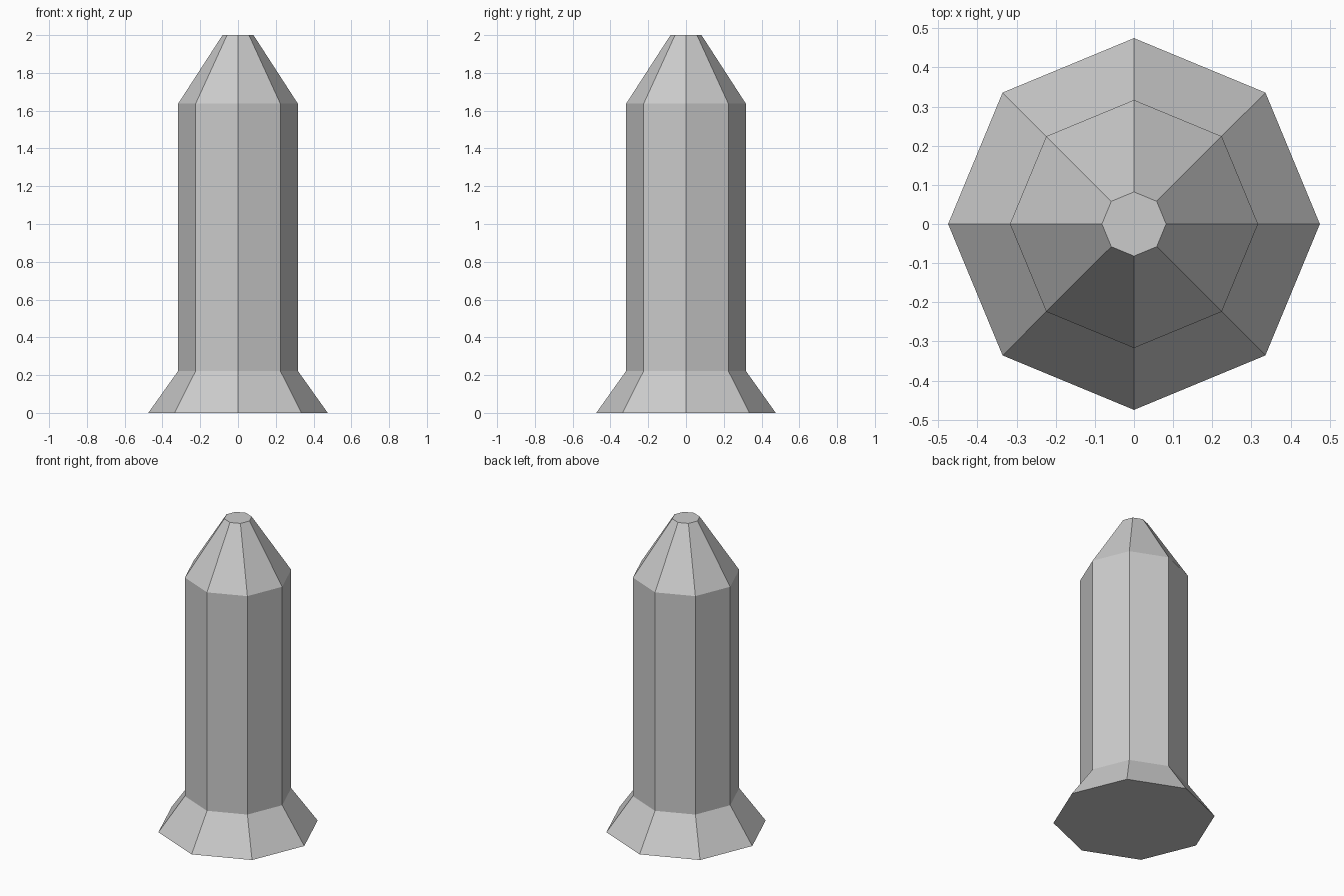
import bpy, bmesh
from math import cos, sin, tau

if "Cube" in bpy.data.objects:
    bpy.data.objects.remove(bpy.data.objects["Cube"])

SIDES = 8
# (radius, height) from the flared foot up to the blunt tip
PROFILE = [(0.475, 0.0), (0.317, 0.222), (0.317, 1.637), (0.082, 2.0)]


def lathe(name, profile, sides):
    """Turn a profile around z into a closed, flat-sided solid."""
    bm = bmesh.new()
    rings = [[bm.verts.new((r * cos(tau * i / sides), r * sin(tau * i / sides), z))
              for i in range(sides)] for r, z in profile]
    for low, high in zip(rings, rings[1:]):
        for i in range(sides):
            j = (i + 1) % sides
            bm.faces.new((low[i], low[j], high[j], high[i]))
    # Flat end caps
    bm.faces.new(rings[0][::-1])
    bm.faces.new(rings[-1])
    mesh = bpy.data.meshes.new(name)
    bm.to_mesh(mesh)
    bm.free()
    obj = bpy.data.objects.new(name, mesh)
    bpy.context.collection.objects.link(obj)
    return obj


# Octagonal post: flared foot, straight shaft, tapered tip
lathe("octagonal_post", PROFILE, SIDES)
